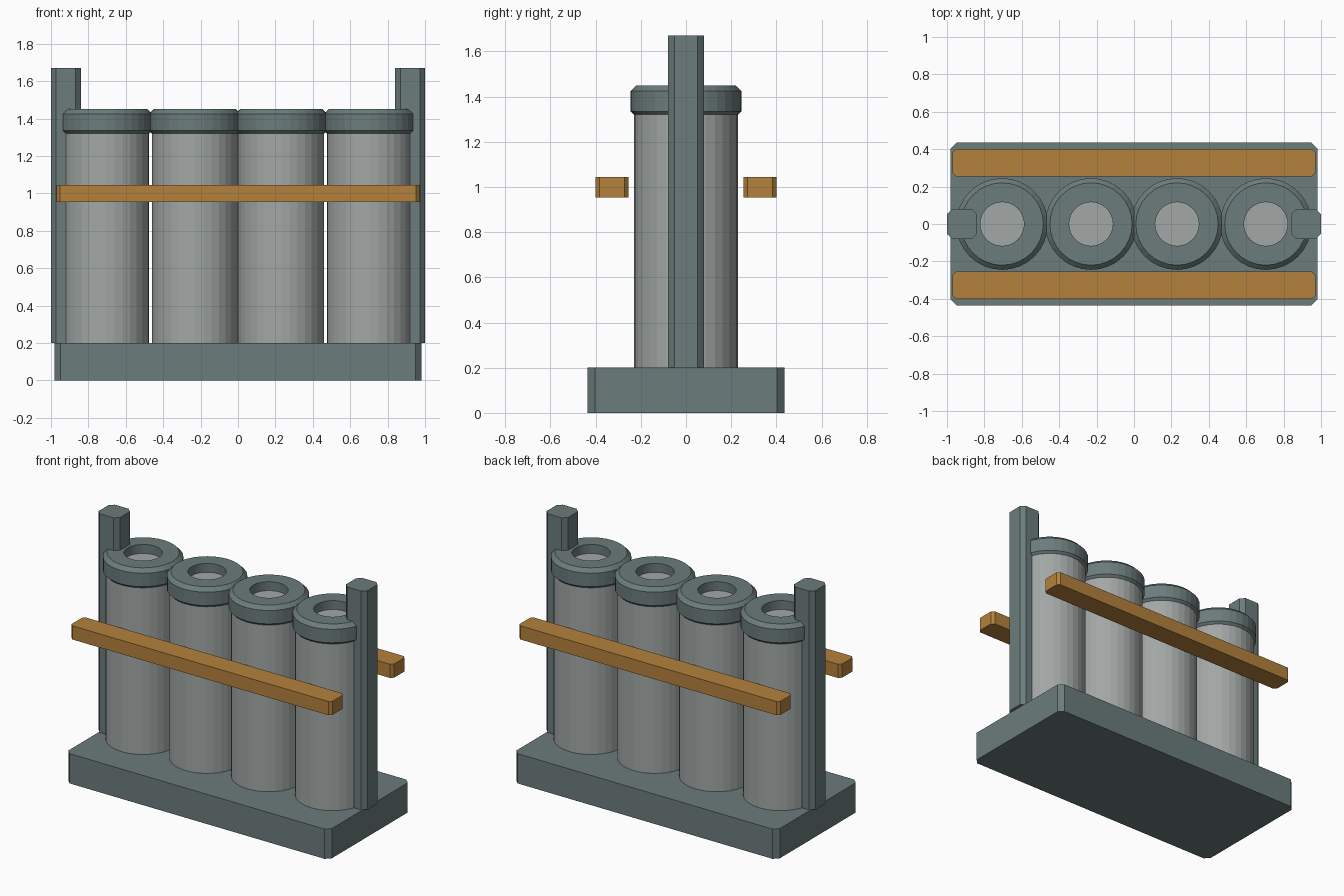
import bpy, bmesh, math

if "Cube" in bpy.data.objects:
    bpy.data.objects.remove(bpy.data.objects["Cube"])


def material(name, color):
    m = bpy.data.materials.new(name)
    m.diffuse_color = (*color, 1)
    m.use_nodes = True
    m.node_tree.nodes["Principled BSDF"].inputs["Base Color"].default_value = m.diffuse_color
    return m


steel = material("dark_steel", (0.15, 0.2, 0.2))
glass = material("pale_metal", (0.36, 0.39, 0.38))
brass = material("brass", (0.45, 0.22, 0.045))


def finish(bm, name, mat):
    bmesh.ops.recalc_face_normals(bm, faces=bm.faces)
    mesh = bpy.data.meshes.new(name)
    bm.to_mesh(mesh)
    bm.free()
    mesh.materials.append(mat)
    obj = bpy.data.objects.new(name, mesh)
    bpy.context.collection.objects.link(obj)
    return obj


def block(name, x, y, z, cut, mat):
    """Box between (min, max) ranges with chamfered upright edges."""
    (x0, x1), (y0, y1), (z0, z1) = x, y, z
    outline = [(x0 + cut, y0), (x1 - cut, y0), (x1, y0 + cut), (x1, y1 - cut),
               (x1 - cut, y1), (x0 + cut, y1), (x0, y1 - cut), (x0, y0 + cut)]
    bm = bmesh.new()
    face = bm.faces.new([bm.verts.new((px, py, z0)) for px, py in outline])
    top = bmesh.ops.extrude_face_region(bm, geom=[face], use_keep_orig=True)
    verts = [v for v in top["geom"] if isinstance(v, bmesh.types.BMVert)]
    bmesh.ops.translate(bm, verts=verts, vec=(0, 0, z1 - z0))
    return finish(bm, name, mat)


def lathe(name, profile, x, mat, closed=False, sides=32):
    """Spin a (radius, z) profile round an upright axis at x."""
    bm = bmesh.new()
    pts = [bm.verts.new((r, 0, z)) for r, z in profile]
    pairs = list(zip(pts, pts[1:])) + ([(pts[-1], pts[0])] if closed else [])
    edges = [bm.edges.new(p) for p in pairs]
    bmesh.ops.spin(bm, geom=pts + edges, cent=(0, 0, 0), axis=(0, 0, 1),
                   angle=math.tau, steps=sides, use_duplicate=False)
    bmesh.ops.remove_doubles(bm, verts=bm.verts, dist=1e-4)
    obj = finish(bm, name, mat)
    obj.location.x = x
    return obj


# Base plate
block("base", (-0.98, 0.98), (-0.435, 0.435), (0, 0.2), 0.032, steel)

# End posts
block("left_post", (-1, -0.84), (-0.08, 0.08), (0.2, 1.67), 0.028, steel)
block("right_post", (0.84, 1), (-0.08, 0.08), (0.2, 1.67), 0.028, steel)

# Front and back rails
block("front_rail", (-0.97, 0.97), (-0.4, -0.255), (0.953, 1.045), 0.018, brass)
block("back_rail", (-0.97, 0.97), (0.255, 0.4), (0.953, 1.045), 0.018, brass)

# Four canisters with chamfered ring caps
body = [(0, 0.2), (0.23, 0.2), (0.23, 1.39), (0, 1.39)]
ring = [(0.117, 1.31), (0.22, 1.31), (0.245, 1.335),
        (0.245, 1.425), (0.22, 1.45), (0.117, 1.45)]
for i, x in enumerate((-0.705, -0.23, 0.23, 0.705), 1):
    lathe(f"canister_{i}", body, x, glass)
    lathe(f"cap_ring_{i}", ring, x, steel, closed=True)
